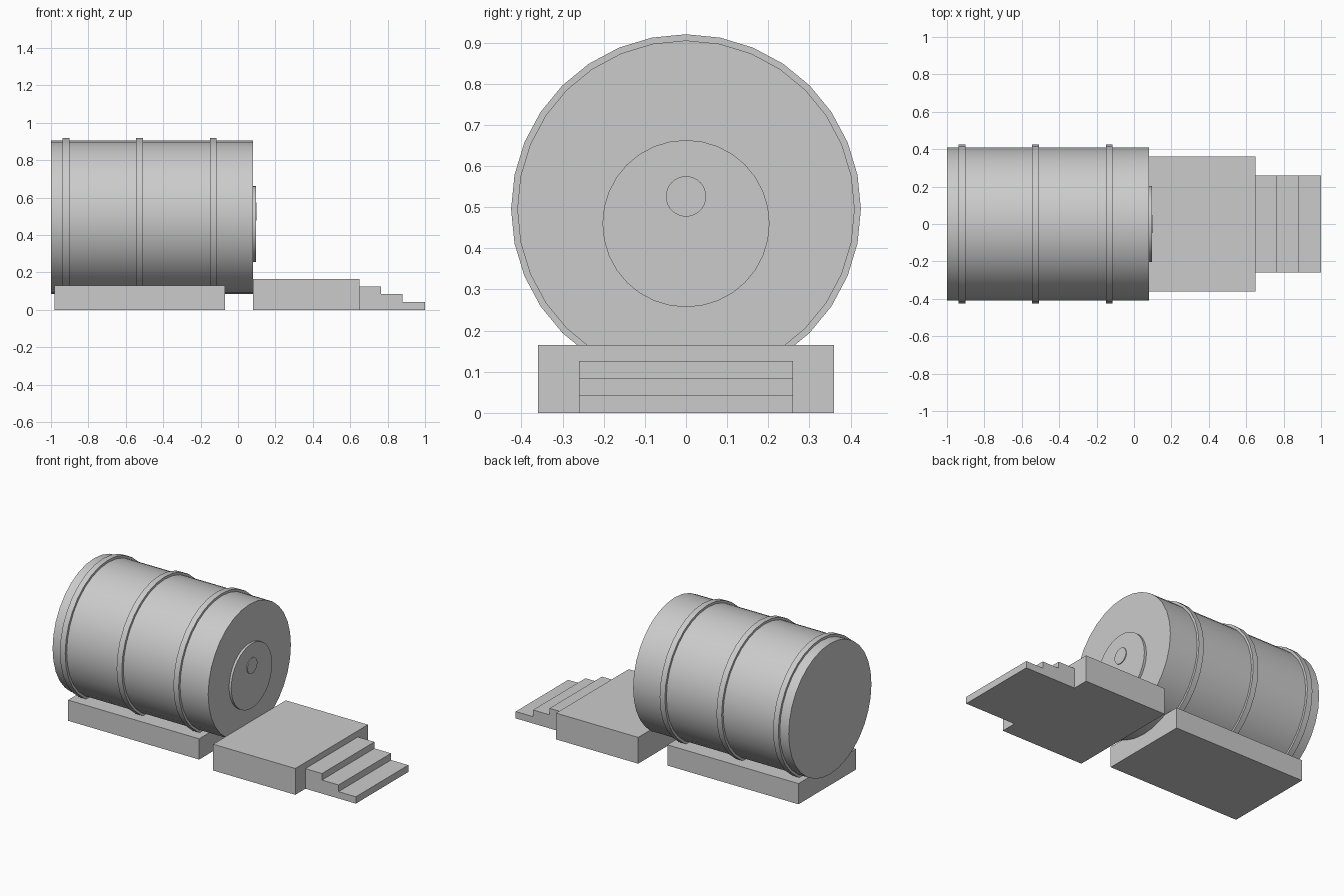
import bpy
import bmesh
import math
from mathutils import Matrix

default = bpy.data.objects.get("Cube")
if default:
    bpy.data.objects.remove(default, do_unlink=True)

# One plain grey for everything
grey = bpy.data.materials.new("plain_grey")
grey.use_nodes = True
grey.diffuse_color = (0.6, 0.6, 0.6, 1)
grey.node_tree.nodes["Principled BSDF"].inputs["Base Color"].default_value = grey.diffuse_color


def add_object(name, bm):
    bmesh.ops.recalc_face_normals(bm, faces=bm.faces)
    mesh = bpy.data.meshes.new(name)
    bm.to_mesh(mesh)
    bm.free()
    mesh.materials.append(grey)
    obj = bpy.data.objects.new(name, mesh)
    bpy.context.collection.objects.link(obj)
    return obj


def prism(name, profile, half_width):
    """Extrude an (x, z) outline symmetrically across y."""
    bm = bmesh.new()
    face = bm.faces.new([bm.verts.new((x, -half_width, z)) for x, z in profile])
    side = bmesh.ops.extrude_face_region(bm, geom=[face])["geom"]
    verts = [v for v in side if isinstance(v, bmesh.types.BMVert)]
    bmesh.ops.translate(bm, verts=verts, vec=(0, 2 * half_width, 0))
    return add_object(name, bm)


def block(name, x0, x1, half_width, height):
    return prism(name, [(x0, 0), (x1, 0), (x1, height), (x0, height)], half_width)


def disc(name, x0, x1, radius, z):
    """Cylinder lying along x, smooth around its side."""
    bm = bmesh.new()
    place = Matrix.Translation(((x0 + x1) / 2, 0, z)) @ Matrix.Rotation(math.pi / 2, 4, "Y")
    bmesh.ops.create_cone(bm, cap_ends=True, segments=32, radius1=radius,
                          radius2=radius, depth=x1 - x0, matrix=place)
    obj = add_object(name, bm)
    bpy.ops.object.select_all(action="DESELECT")
    obj.select_set(True)
    bpy.context.view_layer.objects.active = obj
    bpy.ops.object.shade_smooth_by_angle(angle=math.radians(30))
    return obj


# Barrel body with its hoops
AXIS = 0.495
disc("barrel", -1.0, 0.08, 0.41, AXIS)
for i, x in enumerate((-0.92, -0.527, -0.133)):
    disc(f"hoop_{i + 1}", x - 0.018, x + 0.018, 0.425, AXIS)

# Round door and its handle on the end
disc("door", 0.07, 0.095, 0.203, 0.46)
disc("door_handle", 0.09, 0.10, 0.049, 0.526)

# Supporting base and entrance platform
block("barrel_base", -0.98, -0.07, 0.285, 0.13)
block("platform", 0.08, 0.65, 0.36, 0.165)

# Three descending steps
treads = [(0.65, 0.765, 0.126), (0.765, 0.88, 0.085), (0.88, 1.0, 0.043)]
outline = [(1.0, 0), (0.65, 0)]
for x0, x1, z in treads:
    outline += [(x0, z), (x1, z)]
prism("steps", outline, 0.26)
